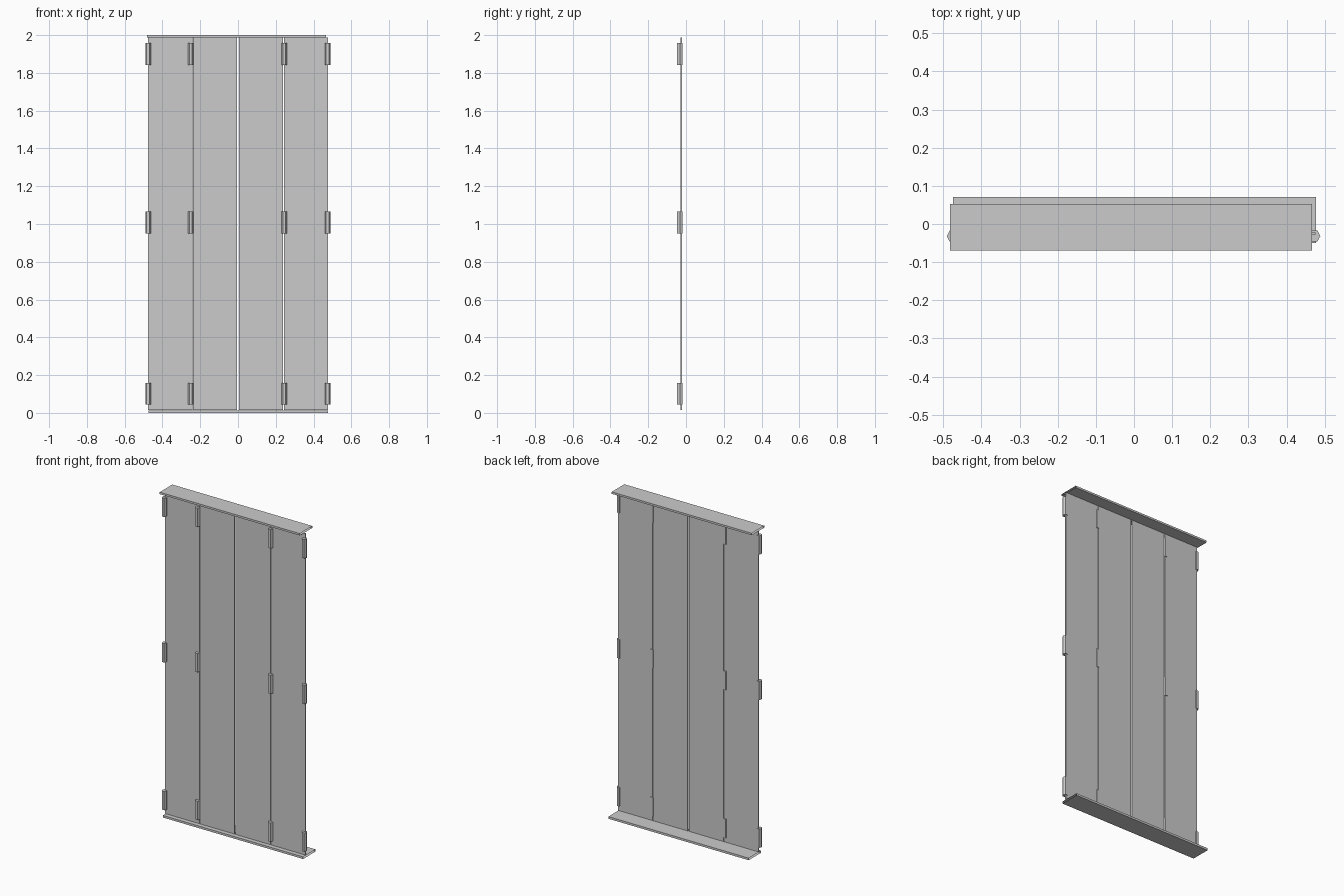
import bpy, bmesh
from mathutils import Matrix

if "Cube" in bpy.data.objects:
    bpy.data.objects.remove(bpy.data.objects["Cube"])


def finish(name, bm):
    bmesh.ops.recalc_face_normals(bm, faces=bm.faces)
    mesh = bpy.data.meshes.new(name)
    bm.to_mesh(mesh)
    bm.free()
    obj = bpy.data.objects.new(name, mesh)
    bpy.context.collection.objects.link(obj)
    return obj


def box(name, x, y, z, open_ends=False):
    bm = bmesh.new()
    size = [b - a for a, b in (x, y, z)]
    mid = [(a + b) / 2 for a, b in (x, y, z)]
    bmesh.ops.create_cube(bm, size=1, matrix=Matrix.Translation(mid) @ Matrix.Diagonal((*size, 1)))
    bm.normal_update()
    if open_ends:
        ends = [f for f in bm.faces if abs(f.normal.x) > 0.9]
        bmesh.ops.delete(bm, geom=ends, context='FACES_ONLY')
    return finish(name, bm)


def hinge(name, x, z):
    # hexagonal barrel with its points facing left and right
    bm = bmesh.new()
    bmesh.ops.create_cone(bm, cap_ends=True, segments=6, radius1=0.0145, radius2=0.0145, depth=0.115)
    for v in bm.verts:
        if abs(v.co.x) < 0.001:
            break
    else:
        v = None
    if v:  # turn so that a corner lies on the x axis
        bmesh.ops.rotate(bm, verts=bm.verts, matrix=Matrix.Rotation(0.5235988, 3, 'Z'))
    bmesh.ops.scale(bm, verts=bm.verts, vec=(1, 1.15, 1))
    bmesh.ops.translate(bm, verts=bm.verts, vec=(x, -0.032, z))
    return finish(name, bm)


# top and bottom tracks: flat channels open at both ends
box("top_track", (-0.483, 0.467), (-0.069, 0.053), (1.988, 2.0), True)
box("bottom_track", (-0.475, 0.477), (-0.05, 0.071), (0.0, 0.013), True)

# four thin folding door panels
for i, span in enumerate([(-0.477, -0.242), (-0.238, -0.004), (0.004, 0.239), (0.243, 0.476)]):
    box(f"door_panel_{i + 1}", span, (-0.028, -0.022), (0.016, 1.987))

# three hinges on each folding edge
for i, x in enumerate((-0.476, -0.25, 0.245, 0.474)):
    for j, z in enumerate((0.102, 1.008, 1.9)):
        hinge(f"hinge_{i + 1}_{j + 1}", x, z)
